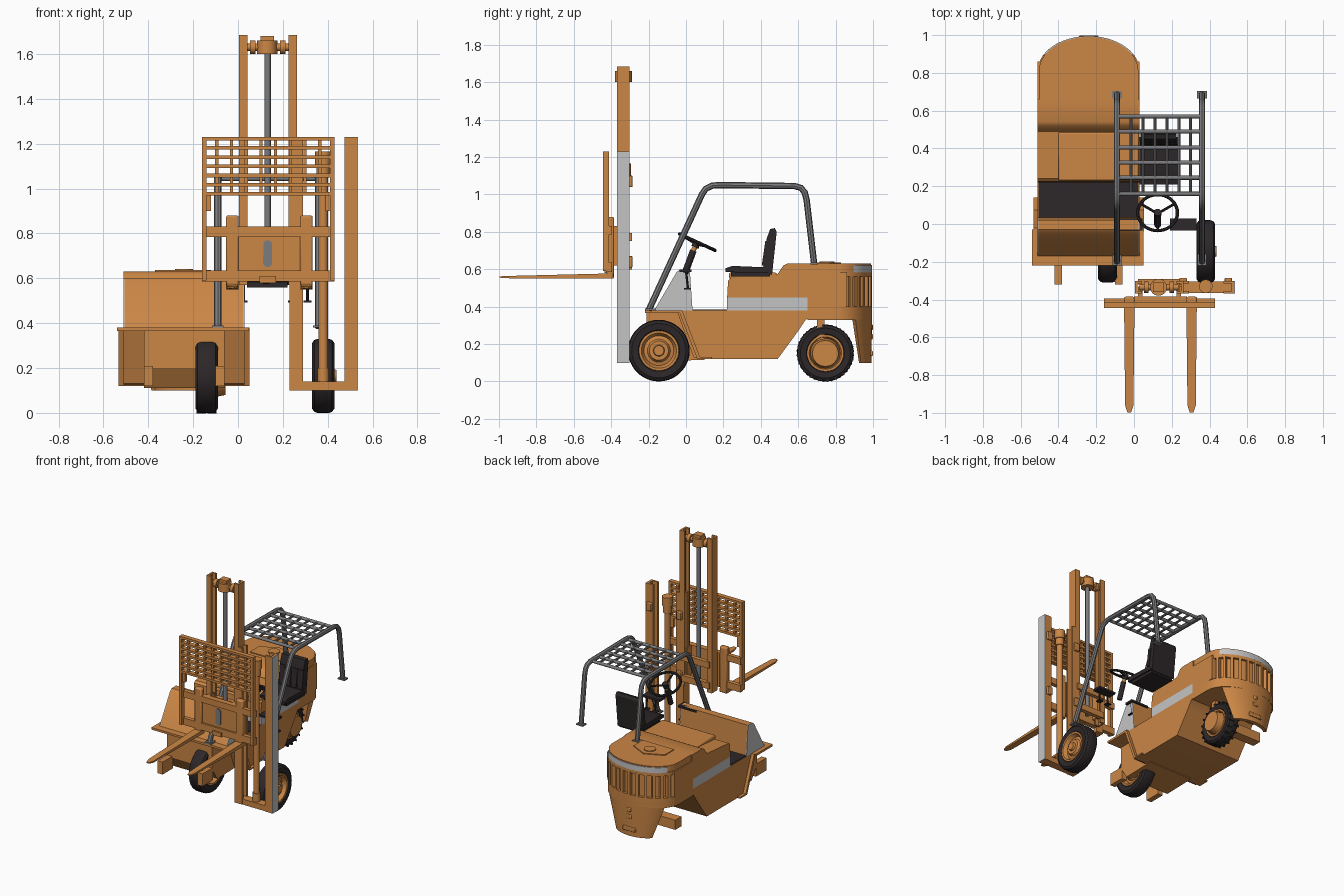
import bpy, bmesh, math
from mathutils import Vector, Matrix

cube = bpy.data.objects.get("Cube")
if cube:
    bpy.data.objects.remove(cube)


def material(name, r, g, b):
    m = bpy.data.materials.new(name)
    m.use_nodes = True
    m.diffuse_color = (r, g, b, 1)
    m.node_tree.nodes["Principled BSDF"].inputs["Base Color"].default_value = (r, g, b, 1)
    return m


ORANGE = material("orange paint", 0.6, 0.24, 0.06)
WHITE = material("pale grey trim", 0.55, 0.55, 0.55)
STEEL = material("grey steel", 0.2, 0.2, 0.21)
BLACK = material("dark rubber", 0.026, 0.02, 0.021)
BUILT = []


def finish(name, bm, mat):
    bmesh.ops.recalc_face_normals(bm, faces=bm.faces)
    me = bpy.data.meshes.new(name)
    bm.to_mesh(me)
    bm.free()
    me.materials.append(mat)
    ob = bpy.data.objects.new(name, me)
    bpy.context.collection.objects.link(ob)
    BUILT.append(ob)
    return ob


def loft(name, low, high, mat):
    """Solid between two matching rings of 3D points."""
    bm = bmesh.new()
    a = [bm.verts.new(p) for p in low]
    b = [bm.verts.new(p) for p in high]
    bm.faces.new(a)
    bm.faces.new(b)
    for i in range(len(a)):
        j = (i + 1) % len(a)
        bm.faces.new((a[i], a[j], b[j], b[i]))
    return finish(name, bm, mat)


def side_prism(name, pts, x0, x1, mat=ORANGE):
    return loft(name, [(x0, y, z) for y, z in pts], [(x1, y, z) for y, z in pts], mat)


def flat_prism(name, pts, z0, z1, mat=ORANGE):
    return loft(name, [(x, y, z0) for x, y in pts], [(x, y, z1) for x, y in pts], mat)


def box(name, x0, x1, y0, y1, z0, z1, mat=ORANGE, bevel=0):
    ob = flat_prism(name, [(x0, y0), (x1, y0), (x1, y1), (x0, y1)], z0, z1, mat)
    if bevel:
        mod = ob.modifiers.new("bevel", "BEVEL")
        mod.width, mod.segments = bevel, 2
    return ob


def rod(name, p, q, r, mat=ORANGE, r2=None, sides=16):
    p, q = Vector(p), Vector(q)
    d = q - p
    bm = bmesh.new()
    m = Matrix.Translation((p + q) / 2) @ d.to_track_quat("Z", "Y").to_matrix().to_4x4()
    bmesh.ops.create_cone(bm, cap_ends=True, segments=sides, radius1=r,
                          radius2=r if r2 is None else r2, depth=d.length, matrix=m)
    return finish(name, bm, mat)


def lathe(name, profile, centre, mat, rot=Matrix(), steps=36):
    """Revolve a closed (radius, offset) profile about local x."""
    bm = bmesh.new()
    vs = [bm.verts.new((x, 0, r)) for r, x in profile]
    es = [bm.edges.new((vs[i], vs[(i + 1) % len(vs)])) for i in range(len(vs))]
    bmesh.ops.spin(bm, geom=vs + es, cent=(0, 0, 0), axis=(1, 0, 0), angle=math.tau, steps=steps)
    bmesh.ops.remove_doubles(bm, verts=bm.verts, dist=1e-5)
    bm.transform(Matrix.Translation(centre) @ rot)
    return finish(name, bm, mat)


def tube(name, pts, r, mat):
    cu = bpy.data.curves.new(name, "CURVE")
    cu.dimensions, cu.bevel_depth, cu.bevel_resolution, cu.use_fill_caps = "3D", r, 2, True
    sp = cu.splines.new("POLY")
    sp.points.add(len(pts) - 1)
    for s, p in zip(sp.points, pts):
        s.co = (*p, 1)
    tmp = bpy.data.objects.new(name + "_path", cu)
    bpy.context.collection.objects.link(tmp)
    me = bpy.data.meshes.new_from_object(tmp.evaluated_get(bpy.context.evaluated_depsgraph_get()))
    bm = bmesh.new()
    bm.from_mesh(me)
    bpy.data.objects.remove(tmp)
    return finish(name, bm, mat)


# Body: centre line, edges
CX, HW = -0.24, 0.27
XL, XR = CX - HW, CX + HW
side_prism("chassis", [(-0.05, 0.38), (0.04, 0.13), (0.1, 0.12), (0.49, 0.12), (0.6, 0.27),
                       (0.64, 0.33), (0.66, 0.34), (0.66, 0.38)], XL, XR)
side_prism("front_frame", [(-0.21, 0.38), (-0.21, 0.2), (-0.15, 0.11), (0.1, 0.115), (0.1, 0.38)], -0.42, -0.06)
box("fender_deck", XL - 0.03, XR + 0.02, -0.22, -0.03, 0.365, 0.38)
for s in (-1, 1):
    inner, outer = CX + s * 0.18, CX + s * 0.292
    side_prism("fender_slope", [(-0.04, 0.38), (-0.02, 0.38), (0.075, 0.13), (0.14, 0.13), (0.14, 0.12),
                                (0.06, 0.12)], inner, outer)
    box("mast_mount", CX + s * 0.16 - 0.02, CX + s * 0.16 + 0.02, -0.32, -0.2, 0.12, 0.21)
box("floor_mat", XL + 0.005, XR - 0.005, 0.02, 0.23, 0.378, 0.385, BLACK)

# Cowl with pale side plates
cowl = [(-0.17, 0.38), (-0.05, 0.585), (-0.03, 0.6), (0.02, 0.6), (0.035, 0.38)]
side_prism("cowl", cowl, XL + 0.005, XR - 0.005)
for x in (XL, XR - 0.005):
    side_prism("cowl_side_plate", cowl, x, x + 0.005, WHITE)

# Engine hood and pale skirt
side_prism("engine_hood", [(0.22, 0.45), (0.225, 0.54), (0.24, 0.555), (0.49, 0.575), (0.52, 0.62),
                           (0.54, 0.63), (0.66, 0.63), (0.66, 0.45)], XL, XR)
box("hood_lid", -0.4, XR - 0.005, 0.23, 0.485, 0.55, 0.582, ORANGE, 0.008)
box("hood_skirt", XL, XR, 0.22, 0.65, 0.38, 0.45, WHITE)


def arc(a0, a1, n=24, k=1.0):
    angles = [math.radians(a0 + (a1 - a0) * i / n) for i in range(n + 1)]
    return [(CX + HW * k * math.cos(a), 0.81 + 0.185 * k * math.sin(a)) for a in angles]


def outline(k=1.0):
    return [(CX - HW * k, 0.65), (CX + HW * k, 0.65)] + arc(0, 180, 24, k)


# Counterweight with grille ribs
flat_prism("counterweight_base", outline(), 0.33, 0.4)
flat_prism("counterweight_core", outline(0.9), 0.4, 0.58)
flat_prism("counterweight_rim", outline(), 0.56, 0.585)
flat_prism("counterweight_top", outline(0.975), 0.585, 0.63)
flat_prism("rear_band", arc(28, 152), 0.583, 0.623, WHITE)
box("counterweight_side", XL, XR, 0.65, 0.86, 0.4, 0.585)
for i in range(11):
    a = math.radians(24 + 132 * i / 10)
    c, s = math.cos(a), math.sin(a)
    t = Vector((-HW * s, 0.185 * c)).normalized() * 0.01
    o = Vector((CX + HW * c, 0.81 + 0.185 * s))
    n = Vector((CX + HW * 0.85 * c, 0.81 + 0.185 * 0.85 * s))
    flat_prism("grille_rib", [n - t, o - t, o + t, n + t], 0.4, 0.57)
ring = arc(30, 150)
ring += [(x, y - 0.05 + 0.03 * abs(x - CX)) for x, y in reversed(ring[2:-2])]
loft("rear_skirt", [(CX + (x - CX) * 0.62, 0.985 + (y - 0.985) * 0.6, 0.1) for x, y in ring],
     [(x, y, 0.36) for x, y in ring], ORANGE)
for z, w in ((0.15, 0.05), (0.24, 0.02), (0.29, 0.015)):
    box("tow_plate", CX - w, CX + w, 0.98, 0.999, z - 0.015, z + 0.015, ORANGE, 0.005)
flat_prism("filler_hatch", [(-0.37, 0.665), (-0.12, 0.665), (-0.12, 0.77), (CX, 0.83), (-0.37, 0.77)], 0.63, 0.636)
rod("filler_cap", (CX, 0.755, 0.63), (CX, 0.755, 0.642), 0.04)


# Wheels
def wheel(name, x, y, r, w, hub_out):
    c, h = (x, y, r), w / 2
    k = r * 0.62
    lathe(name + "_tyre", [(k, -h * 0.7), (k * 1.08, -h * 0.9), (r * 0.88, -h), (r * 0.97, -h * 0.8), (r, -h * 0.5),
                           (r, h * 0.5), (r * 0.97, h * 0.8), (r * 0.88, h), (k * 1.08, h * 0.9), (k, h * 0.7)], c, BLACK)
    lathe(name + "_rim", [(0, -h * 0.4), (k * 0.8, -h * 0.4), (k * 0.92, -h * 0.85), (k * 1.04, -h * 0.85),
                          (k * 1.04, h * 0.95), (k * 0.92, h * 0.95), (k * 0.78, h * 0.4), (k * 0.6, h * 0.5),
                          (k * 0.5, h * 0.85), (k * 0.3, h * 0.85), (k * 0.26, h + hub_out), (0, h + hub_out)], c, ORANGE)


for x in (-0.14, 0.38):
    wheel("front_wheel", x, -0.145, 0.165, 0.1, 0.008)
wheel("rear_wheel", -0.14, 0.745, 0.152, 0.09, 0.03)
rod("rear_hub", (-0.13, 0.745, 0.15), (-0.055, 0.745, 0.15), 0.085, ORANGE, 0.07)
for i in range(20):
    a = math.tau * i / 20
    for s in (-1, 1):
        b = a + s * 0.08
        p = Vector((-0.14 + s * 0.024, 0.745 + 0.147 * math.cos(b), 0.152 + 0.147 * math.sin(b)))
        rod("tread_lug", p - Vector((0.021, 0, 0)), p + Vector((0.021, 0, 0)), 0.008, BLACK, sides=6)
box("steer_axle", -0.46, -0.15, 0.71, 0.78, 0.12, 0.19)
box("axle_bracket", -0.3, -0.1, 0.7, 0.74, 0.18, 0.34)

# Overhead guard
GX = (-0.09, 0.36)
guard = [(-0.2, 0.38), (0.085, 1.0), (0.105, 1.03), (0.14, 1.047), (0.18, 1.05), (0.58, 1.045),
         (0.615, 1.035), (0.635, 1.01), (0.645, 0.97), (0.685, 0.63)]
for x in GX:
    tube("guard_post", [(x, y, z) for y, z in guard], 0.017, STEEL)
    box("guard_front_foot", x - 0.025, x + 0.025, -0.22, -0.16, 0.38, 0.39, STEEL)
    box("guard_rear_foot", x - 0.027, x + 0.027, 0.665, 0.705, 0.625, 0.635, STEEL)
for y in (0.16, 0.245, 0.325, 0.405, 0.49, 0.57):
    rod("guard_crossbar", (GX[0], y, 1.045), (GX[1], y, 1.045), 0.011, STEEL)
for i in range(6):
    x = -0.015 + 0.063 * i
    rod("guard_long_bar", (x, 0.16, 1.045), (x, 0.57, 1.045), 0.008, STEEL, sides=8)

# Seat
box("seat_base", 0.04, 0.22, 0.24, 0.45, 0.56, 0.585, BLACK)
side_prism("seat_cushion", [(0.21, 0.585), (0.21, 0.605), (0.25, 0.618), (0.43, 0.61), (0.46, 0.58)], 0.03, 0.23, BLACK)
side_prism("seat_back", [(0.41, 0.59), (0.43, 0.76), (0.45, 0.815), (0.475, 0.82), (0.485, 0.8), (0.46, 0.57)],
           0.035, 0.225, BLACK)
for i in range(4):
    x = 0.062 + 0.049 * i
    side_prism("seat_pad", [(0.405, 0.62), (0.424, 0.75), (0.45, 0.75), (0.43, 0.62)], x - 0.02, x + 0.02, BLACK)

# Steering and dash
SC = Vector((0.125, 0.06, 0.745))
axis = Vector((0, 0.42, 0.91)).normalized()
tilt = axis.to_track_quat("X", "Y").to_matrix().to_4x4()
lathe("steering_rim", [(0.105 + 0.009 * math.cos(a * math.tau / 8), 0.009 * math.sin(a * math.tau / 8))
                       for a in range(8)], SC, BLACK, tilt)
for k in range(3):
    a = math.tau * k / 3 + math.pi / 2
    u, v = Vector((1, 0, 0)), axis.cross(Vector((1, 0, 0)))
    rod("steering_spoke", SC - axis * 0.012, SC + (u * math.cos(a) - v * math.sin(a)) * 0.105, 0.007, BLACK, sides=8)
rod("steering_hub", SC - axis * 0.03, SC + axis * 0.005, 0.02, BLACK)
rod("upper_column", SC - axis * 0.08, SC - axis * 0.02, 0.013)
rod("lower_column", (0.125, -0.005, 0.58), SC - axis * 0.05, 0.018, BLACK)
for x0, x1 in ((-0.1, 0.045), (0.19, 0.33)):
    box("dash_plate", x0, x1, -0.035, 0.03, 0.585, 0.6, BLACK)
    for x in (x0 + 0.05, x1 - 0.02):
        rod("pedal_rod", (x, 0, 0.59), (x, 0.01, 0.5), 0.006, BLACK, sides=8)
        box("pedal", x - 0.018, x + 0.018, -0.01, 0.025, 0.492, 0.5, BLACK)


# Mast channels
def channel(name, x0, x1, z0, z1, open_side):
    y0, y1, t = -0.368, -0.302, 0.014
    box(name + "_front", x0, x1, y0, y0 + t, z0, z1)
    box(name + "_back", x0, x1, y1 - t, y1, z0, z1)
    wx = x0 if open_side > 0 else x1 - t
    box(name + "_web", wx, wx + t, y0, y1, z0, z1)


channel("outer_mast_right", 0.23, 0.29, 0.1, 1.23, 1)
channel("outer_mast_left", 0.475, 0.53, 0.1, 1.23, -1)
box("mast_side_plate", 0.53, 0.535, -0.368, -0.302, 0.1, 1.23, WHITE)
box("mast_foot", 0.23, 0.53, -0.365, -0.305, 0.1, 0.14)
channel("inner_mast_right", 0.005, 0.042, 0.57, 1.685, 1)
channel("inner_mast_left", 0.225, 0.262, 0.57, 1.685, -1)
rod("mast_crosshead", (0.03, -0.335, 1.63), (0.235, -0.335, 1.63), 0.016)
rod("lift_head", (0.13, -0.335, 1.6), (0.13, -0.335, 1.66), 0.045)
box("lift_head_cap", 0.1, 0.16, -0.36, -0.31, 1.655, 1.68)
for x in (0.065, 0.2):
    rod("chain_wheel", (x - 0.012, -0.335, 1.63), (x + 0.012, -0.335, 1.63), 0.03)
rod("lift_ram", (0.132, -0.335, 0.6), (0.132, -0.335, 1.6), 0.014, STEEL)
for z in (0.6, 0.75):
    box("inner_mast_tie", 0.02, 0.25, -0.32, -0.29, z, z + 0.045)
rod("outer_cylinder", (0.38, -0.33, 0.12), (0.38, -0.33, 1.1), 0.021)
for z0, z1, r in ((0.14, 0.2, 0.026), (1.05, 1.1, 0.03), (1.1, 1.165, 0.036)):
    rod("cylinder_collar", (0.38, -0.33, z0), (0.38, -0.33, z1), r)
for x, z in ((0.26, 0.64), (0.5, 0.64), (0.26, 1.07), (0.5, 1.07)):
    box("mast_bracket", x - 0.02, x + 0.02, -0.305, -0.285, z - 0.03, z + 0.03, ORANGE, 0.005)

# Carriage and load backrest
KX0, KX1, KY0, KY1 = -0.16, 0.43, -0.445, -0.412
for x in (KX0, KX1 - 0.02):
    box("backrest_post", x, x + 0.02, KY0, KY1, 0.59, 1.23)
    box("backrest_gusset", min(x, x + 0.0) - (0.02 if x > 0 else 0), x + (0.04 if x < 0 else 0.02), KY0 + 0.01, KY1, 0.9, 0.975)
for i in range(7):
    z = 0.975 + 0.041 * i
    box("backrest_bar", KX0, KX1, KY0, KY1, z - 0.007, z + 0.009)
for i in range(1, 9):
    x = KX0 + (KX1 - KX0) * i / 9
    box("backrest_upright", x - 0.007, x + 0.007, KY0 + 0.008, KY1 - 0.005, 0.97, 1.225)
for z0, z1 in ((0.585, 0.635), (0.785, 0.83)):
    box("carriage_bar", KX0, KX1, -0.425, -0.395, z0, z1)
box("carriage_plate", 0.0, 0.28, -0.412, -0.385, 0.585, 0.83)
for x in (0.02, 0.225):
    box("carriage_roller_arm", x, x + 0.025, -0.39, -0.33, 0.62, 0.83)
rod("plate_boss", (0.132, -0.42, 0.8), (0.132, -0.41, 0.8), 0.013, STEEL)
slot = [(0.132 + 0.02 * math.cos(a * math.tau / 16), 0.71 + 0.02 * math.sin(a * math.tau / 16)
         + (0.04 if a < 8 else -0.04)) for a in range(16)]
loft("plate_slot", [(x, -0.418, z) for x, z in slot], [(x, -0.41, z) for x, z in slot], STEEL)
box("plate_latch", 0.095, 0.17, -0.435, -0.4, 0.58, 0.61)

# Forks
for x in (-0.025, 0.305):
    box("fork_shank", x - 0.028, x + 0.028, -0.425, -0.385, 0.55, 0.88, ORANGE, 0.008)
    loft("fork_blade", [(x - 0.028, -0.39, 0.55), (x + 0.028, -0.39, 0.55), (x + 0.022, -0.96, 0.552),
                        (x + 0.01, -0.997, 0.555), (x - 0.01, -0.997, 0.555), (x - 0.022, -0.96, 0.552)],
         [(x - 0.028, -0.39, 0.578), (x + 0.028, -0.39, 0.578), (x + 0.022, -0.96, 0.564),
          (x + 0.01, -0.997, 0.562), (x - 0.01, -0.997, 0.562), (x - 0.022, -0.96, 0.564)], ORANGE)

# Smooth curved faces, keep hard edges
bpy.ops.object.select_all(action="DESELECT")
for ob in BUILT:
    ob.select_set(True)
bpy.context.view_layer.objects.active = BUILT[0]
bpy.ops.object.shade_smooth_by_angle(angle=math.radians(32))
